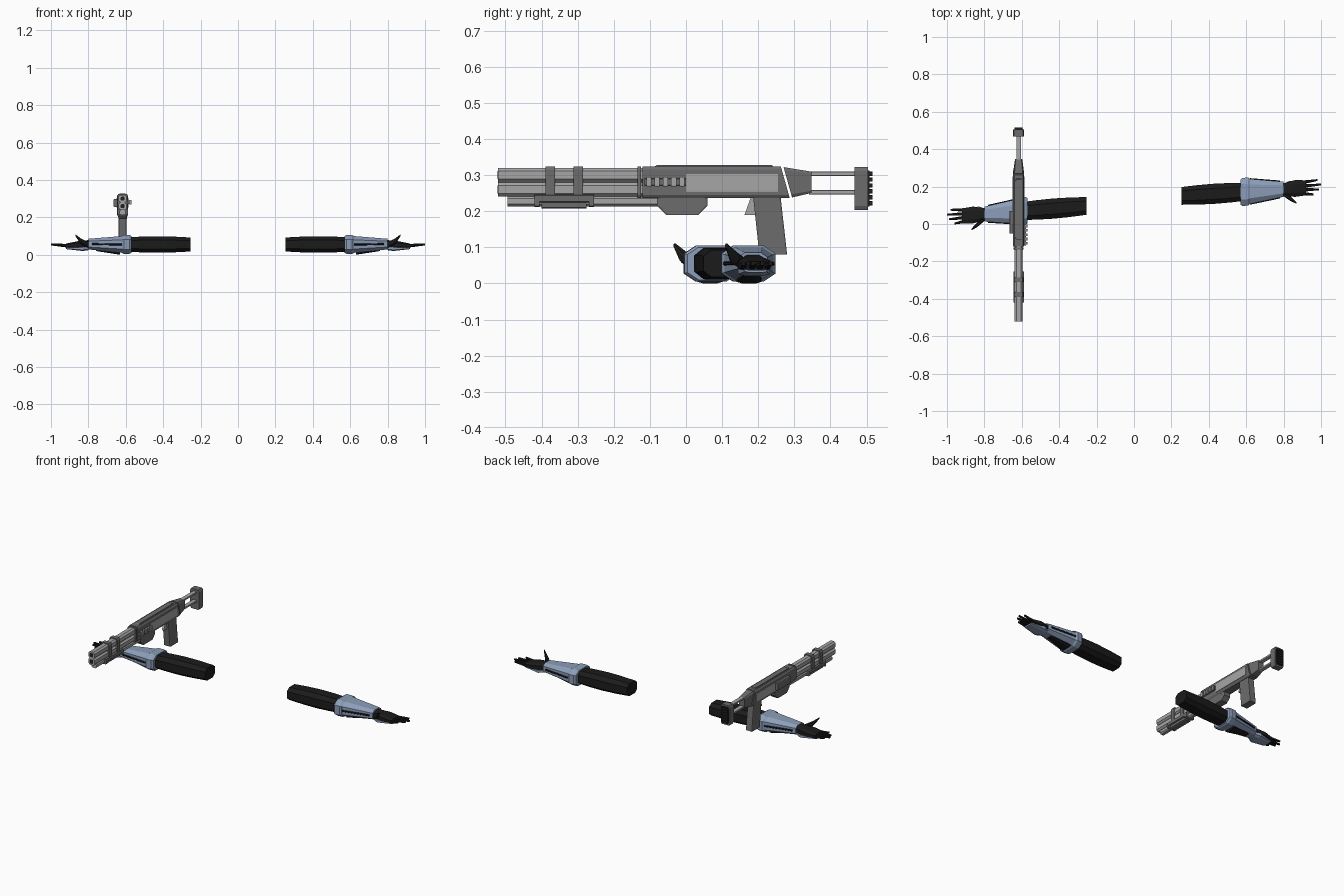
import bpy, bmesh
from math import sin, pi
from mathutils import Matrix

if "Cube" in bpy.data.objects:
    bpy.data.objects.remove(bpy.data.objects["Cube"])


def material(name, red, green, blue):
    colour = (red, green, blue, 1)
    mat = bpy.data.materials.new(name)
    mat.use_nodes = True
    mat.diffuse_color = colour
    mat.node_tree.nodes["Principled BSDF"].inputs["Base Color"].default_value = colour
    return mat


def grey(name, value):
    return material(name, value, value, value)


BLACK = grey("black fabric", .011)
RUBBER = grey("black rubber", .015)
DARK = grey("dark gunmetal", .15)
LIGHT = grey("light steel", .38)
BLUE = material("blue grey armour", .26, .34, .48)
GUN_X = -.617


def loft(name, mat, rings, axis, cut, place=Matrix()):
    """Skin chamfered rectangles, each given as centre, width and height."""
    across, upward = [i for i in range(3) if i != axis]
    inner = 1 - cut
    outline = []
    for a, b in ((1, -1), (1, 1), (-1, 1), (-1, -1)):
        corner = [(a, b * inner), (a * inner, b)]
        outline += corner if a * b > 0 else corner[::-1]
    bm = bmesh.new()
    loops = []
    for centre, width, height in rings:
        loop = []
        for a, b in outline:
            spot = list(centre)
            spot[across] += a * width / 2
            spot[upward] += b * height / 2
            loop.append(bm.verts.new(spot))
        loops.append(loop)
    count = len(outline)
    for near, far in zip(loops, loops[1:]):
        for i in range(count):
            j = (i + 1) % count
            bm.faces.new((near[i], near[j], far[j], far[i]))
    bm.faces.new(loops[0])
    bm.faces.new(loops[-1])
    bm.transform(place)
    bmesh.ops.recalc_face_normals(bm, faces=bm.faces)
    mesh = bpy.data.meshes.new(name)
    bm.to_mesh(mesh)
    bm.free()
    mesh.materials.append(mat)
    obj = bpy.data.objects.new(name, mesh)
    bpy.context.collection.objects.link(obj)
    return obj


def arm(prefix, mirror, shoulder_y, slope):
    """Build one arm pointing outward; slope swings it forward or back."""
    place = Matrix.Identity(4)
    place[0][0] = mirror
    place[1][0] = slope
    place[1][3] = shoulder_y - slope / 4

    def part(name, mat, start, end, size, end_size):
        rings = [(start, *size), (end, *end_size)]
        loft(prefix + name, mat, rings, 0, .45, place)

    # Sleeve swelling in the middle
    steps = 4
    rings = []
    for i in range(steps + 1):
        t = i / steps
        swell = .013 * sin(pi * t)
        rings.append(((.255 + t * .35, 0, .055), .095 + swell, .075 + swell))
    loft(prefix + "upper_sleeve", BLACK, rings, 0, .45, place)

    # Forearm armour
    part("elbow_cuff", BLUE, (.58, 0, .055), (.61, 0, .055), (.15, .1), (.15, .1))
    for edge, rim in ((.58, .57), (.61, .62)):
        part("cuff_rim", BLUE, (edge, 0, .055), (rim, 0, .055), (.15, .1), (.135, .09))
    part("forearm_guard", BLUE, (.6, 0, .055), (.8, 0, .057), (.14, .093), (.08, .057))
    part("forearm_pad", BLACK, (.63, 0, .01), (.76, 0, .03), (.07, .02), (.04, .02))
    for side in (-1, 1):
        part("forearm_seam", BLACK, (.62, side * .066, .055), (.78, side * .043, .057),
             (.01, .01), (.01, .01))

    # Open hand with the palm up
    part("wrist", BLACK, (.79, 0, .057), (.86, 0, .052), (.06, .045), (.09, .04))
    part("palm", BLACK, (.86, 0, .052), (.92, 0, .048), (.09, .04), (.08, .024))
    part("hand_guard", BLUE, (.8, 0, .037), (.83, 0, .033), (.06, .025), (.086, .026))
    part("knuckle_guard", BLUE, (.83, 0, .033), (.92, 0, .036), (.086, .026), (.06, .012))
    for i, reach in enumerate((.96, .99, 1, .98)):
        spread = i - 1.5
        part("finger", BLACK, (.9, spread * .02, .047), (reach, spread * .025, .055),
             (.02, .02), (.01, .01))
    knuckle = (.84, -.055, .072)
    part("thumb_base", BLACK, (.8, -.025, .052), knuckle, (.025, .03), (.025, .03))
    part("thumb_tip", BLACK, knuckle, (.87, -.078, .105), (.025, .03), (.008, .01))


arm("left_", 1, .15, .065)
arm("right_", -1, .097, -.08)


def bar(name, mat, front, back, middle, wide, tall, shrink=1, x=GUN_X, cut=.2):
    """Part running along the gun, optionally smaller at the back."""
    rings = [((x, front, middle), wide, tall),
             ((x, back, middle), wide * shrink, tall * shrink)]
    return loft(name, mat, rings, 1, cut)


def block(name, mat, bottom, top, low, high, wide):
    """Upright part; low and high are its front and back at each end."""
    rings = [((GUN_X, sum(span) / 2, z), wide, span[1] - span[0])
             for z, span in ((bottom, low), (top, high))]
    return loft(name, mat, rings, 2, .1)


# Barrels with bores
for name, middle in (("upper_barrel", .3), ("lower_barrel", .26)):
    bar(name, LIGHT, -.52, -.12, middle, .042, .04, cut=.45)
    bar(name + "_bore", RUBBER, -.522, -.51, middle, .022, .022, cut=.45)
bar("magazine_tube", LIGHT, -.495, -.06, .227, .032, .028, cut=.45)

# Pump, its end feet and the barrel bands
bar("pump", DARK, -.42, -.255, .235, .056, .022)
bar("pump_base", DARK, -.4, -.275, .218, .04, .02)
for foot in (-.413, -.262):
    bar("pump_foot", DARK, foot - .007, foot + .007, .225, .056, .026)
for band in (-.376, -.298):
    bar("barrel_band", DARK, band - .013, band + .013, .28, .054, .088)
bar("barrel_collar", DARK, -.135, -.125, .28, .054, .088)

# Receiver and stock neck, meeting along a slanted joint
receiver = bar("receiver", DARK, -.12, .275, .28, .058, .088)
neck = bar("stock_neck", DARK, .282, .348, .28, .054, .084, .7)
for obj in (receiver, neck):
    for vert in obj.data.vertices:
        if .27 < vert.co.y < .29:
            vert.co.y -= (vert.co.z - .28) * .28

block("top_ridge", DARK, .318, .328, (-.095, .25), (-.08, .237), .032)
block("receiver_belly", DARK, .215, .24, (-.08, .06), (-.08, .06), .046)
block("belly_keel", DARK, .19, .215, (-.055, .035), (-.08, .06), .046)
for side in (-1, 1):
    bar("side_panel", LIGHT, 0, .255, .278, .005, .05, x=GUN_X + side * .03)
bar("ejection_cover", DARK, -.05, .07, .277, .02, .043, x=GUN_X - .038)

# Spare shells on a rail
bar("shell_rail", DARK, -.115, 0, .281, .014, .02, x=GUN_X + .033)
for i in range(5):
    shell = i * .023 - .11
    bar("shell", LIGHT, shell, shell + .014, .281, .01, .026, x=GUN_X + .042)

# Trigger and grip
block("trigger", LIGHT, .19, .24, (.162, .195), (.18, .195), .014)
block("grip", DARK, .08, .24, (.203, .28), (.186, .262), .043)

# Skeleton stock with a ridged butt pad
for rod in (.304, .252):
    bar("stock_rod", LIGHT, .34, .475, rod, .024, .012)
bar("butt_plate", DARK, .467, .504, .263, .06, .12)
bar("butt_pad", RUBBER, .5, .508, .263, .046, .1)
for i in range(6):
    bar("pad_ridge", RUBBER, .502, .516, .222 + i * .0164, .042, .012)
